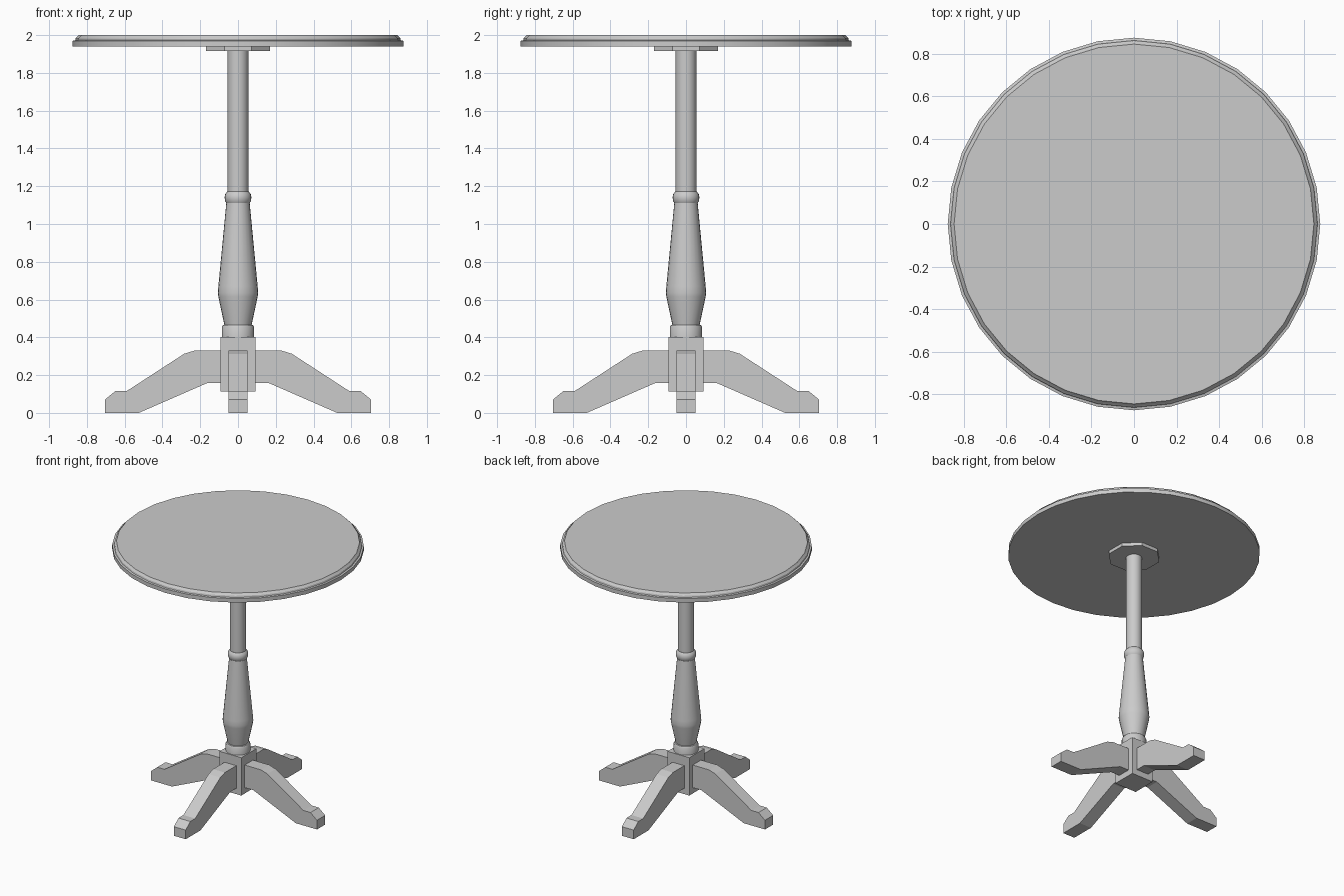
import bpy, bmesh, math
from mathutils import Matrix, Vector

cube = bpy.data.objects.get("Cube")
if cube:
    bpy.data.objects.remove(cube, do_unlink=True)

grey = bpy.data.materials.new("plain_grey")
grey.use_nodes = True
grey.diffuse_color = (0.6, 0.6, 0.6, 1)
bsdf = next(n for n in grey.node_tree.nodes if n.type == 'BSDF_PRINCIPLED')
bsdf.inputs["Base Color"].default_value = (0.6, 0.6, 0.6, 1)


def finish(name, bm, smooth_angle=None):
    bmesh.ops.recalc_face_normals(bm, faces=bm.faces)
    mesh = bpy.data.meshes.new(name)
    bm.to_mesh(mesh)
    bm.free()
    mesh.materials.append(grey)
    obj = bpy.data.objects.new(name, mesh)
    bpy.context.collection.objects.link(obj)
    if smooth_angle:
        bpy.ops.object.select_all(action='DESELECT')
        obj.select_set(True)
        bpy.context.view_layer.objects.active = obj
        bpy.ops.object.shade_smooth_by_angle(angle=math.radians(smooth_angle))
    return obj


def turned(name, profile, sides, smooth_angle=None, offset=0.0):
    """Lathe a (radius, height) profile around z and cap both ends."""
    bm = bmesh.new()
    rings = []
    for r, z in profile:
        angles = [offset + math.tau * i / sides for i in range(sides)]
        rings.append([bm.verts.new((r * math.cos(a), r * math.sin(a), z)) for a in angles])
    for low, high in zip(rings, rings[1:]):
        for i in range(sides):
            j = (i + 1) % sides
            bm.faces.new((low[i], low[j], high[j], high[i]))
    bm.faces.new(rings[0][::-1])
    bm.faces.new(rings[-1])
    return finish(name, bm, smooth_angle)


# Round top with a stepped, rounded rim
turned("table_top", [(0.875, 1.94), (0.875, 1.97), (0.862, 1.973),
                     (0.859, 1.985), (0.848, 1.995), (0.845, 2.0)], 32, 25)

# Octagonal plate under the top
turned("mounting_plate", [(0.184, 1.915), (0.184, 1.945)], 8, offset=math.pi / 8)

# Turned column
turned("upper_post", [(0.055, 1.16), (0.055, 1.93)], 24, 35)
turned("post_ring", [(0.058, 1.105), (0.068, 1.12), (0.071, 1.14),
                     (0.067, 1.16), (0.056, 1.172)], 24, 35)
turned("column_vase", [(0.071, 0.46), (0.104, 0.615), (0.107, 0.635),
                       (0.104, 0.67), (0.062, 1.11)], 24, 35)
turned("column_collar", [(0.086, 0.39), (0.086, 0.453), (0.08, 0.464),
                         (0.07, 0.467)], 24, 35)

# Square hub block
bm = bmesh.new()
bmesh.ops.create_cube(bm, size=1, matrix=Matrix.Translation((0, 0, 0.257))
                      @ Matrix.Diagonal((0.184, 0.184, 0.29, 1)))
finish("hub_block", bm)

# Four splayed feet cut from one side outline
outline = [(0.08, 0.33), (0.23, 0.33), (0.285, 0.313), (0.59, 0.115),
           (0.65, 0.115), (0.705, 0.07), (0.705, 0), (0.525, 0),
           (0.165, 0.157), (0.08, 0.157)]
for k, side in enumerate(("left", "back", "right", "front")):
    bm = bmesh.new()
    face = bm.faces.new([bm.verts.new((x, -0.05, z)) for x, z in outline])
    grown = bmesh.ops.extrude_face_region(bm, geom=[face])
    moved = [v for v in grown["geom"] if isinstance(v, bmesh.types.BMVert)]
    bmesh.ops.translate(bm, verts=moved, vec=Vector((0, 0.1, 0)))
    bm.transform(Matrix.Rotation(k * math.pi / 2, 4, 'Z'))
    finish(side + "_leg", bm)
